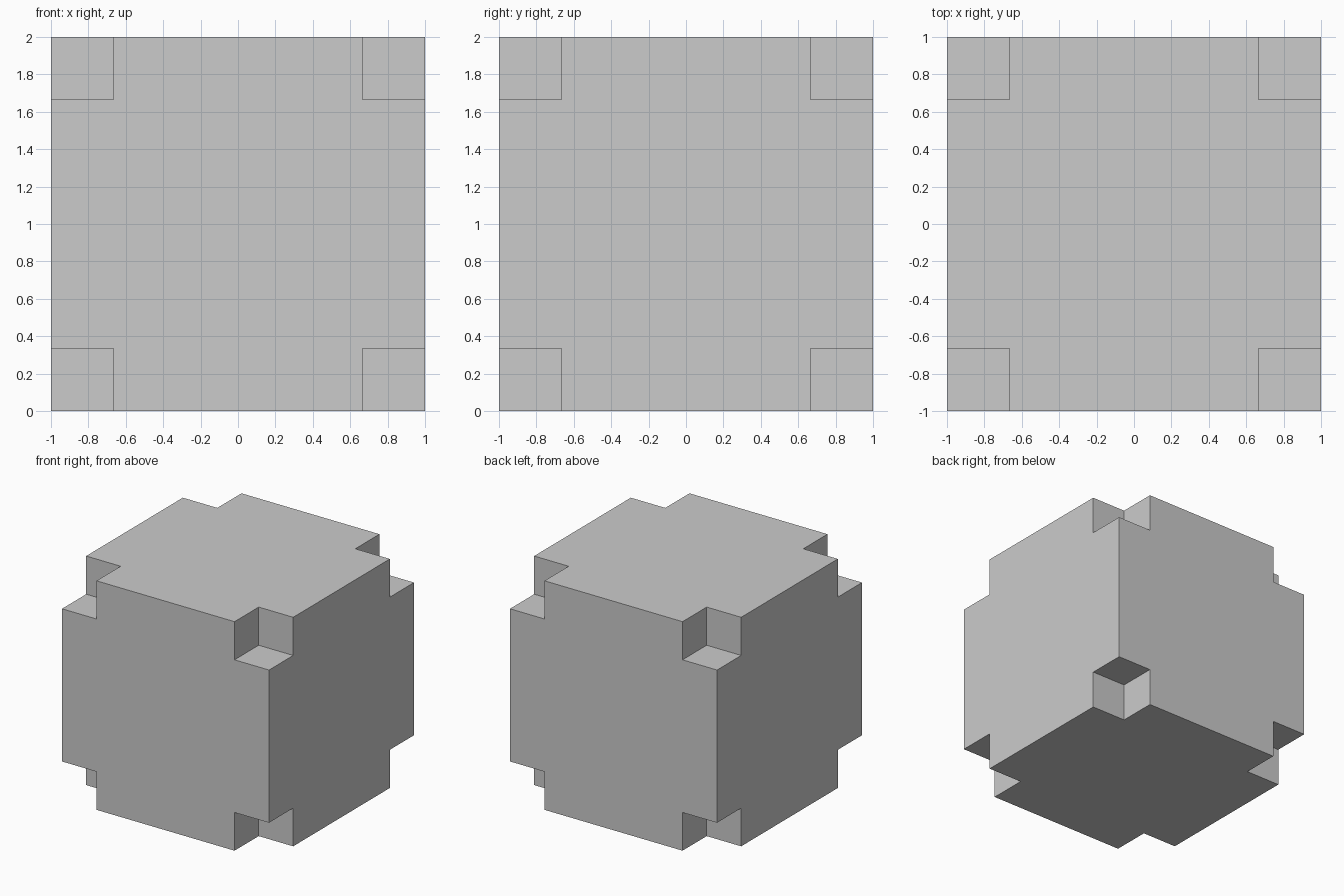
import bpy, bmesh
from itertools import product
from mathutils import Vector

if "Cube" in bpy.data.objects:
    bpy.data.objects.remove(bpy.data.objects["Cube"])

CELL = 2 / 3  # spacing of a notional grid; notches are half a cell wide
CUTS = [-1.0, -CELL, CELL, 1.0]  # grid planes along every axis


def filled(c):
    """A cell is solid if inside the block and not one of the eight corners."""
    return all(0 <= i <= 2 for i in c) and not all(i in (0, 2) for i in c)


bm = bmesh.new()

# Skin the solid cells: one quad wherever solid meets empty
for cell in product(range(3), repeat=3):
    if not filled(cell):
        continue
    for axis, side in product(range(3), (0, 1)):
        neighbour = list(cell)
        neighbour[axis] += 1 if side else -1
        if filled(neighbour):
            continue
        u, v = (axis + 1) % 3, (axis + 2) % 3
        verts = []
        for du, dv in ((0, 0), (1, 0), (1, 1), (0, 1)):
            p = Vector()
            p[axis] = CUTS[cell[axis] + side]
            p[u] = CUTS[cell[u] + du]
            p[v] = CUTS[cell[v] + dv]
            p.z += 1
            verts.append(bm.verts.new(p))
        bm.faces.new(verts if side else verts[::-1])

# Weld, then merge coplanar quads into clean flat faces
bmesh.ops.remove_doubles(bm, verts=bm.verts[:], dist=1e-4)
bmesh.ops.dissolve_limit(bm, angle_limit=0.01, verts=bm.verts[:], edges=bm.edges[:])
bmesh.ops.recalc_face_normals(bm, faces=bm.faces[:])

# Notched block
mesh = bpy.data.meshes.new("notched_cube")
bm.to_mesh(mesh)
bm.free()
bpy.context.collection.objects.link(bpy.data.objects.new("notched_cube", mesh))
